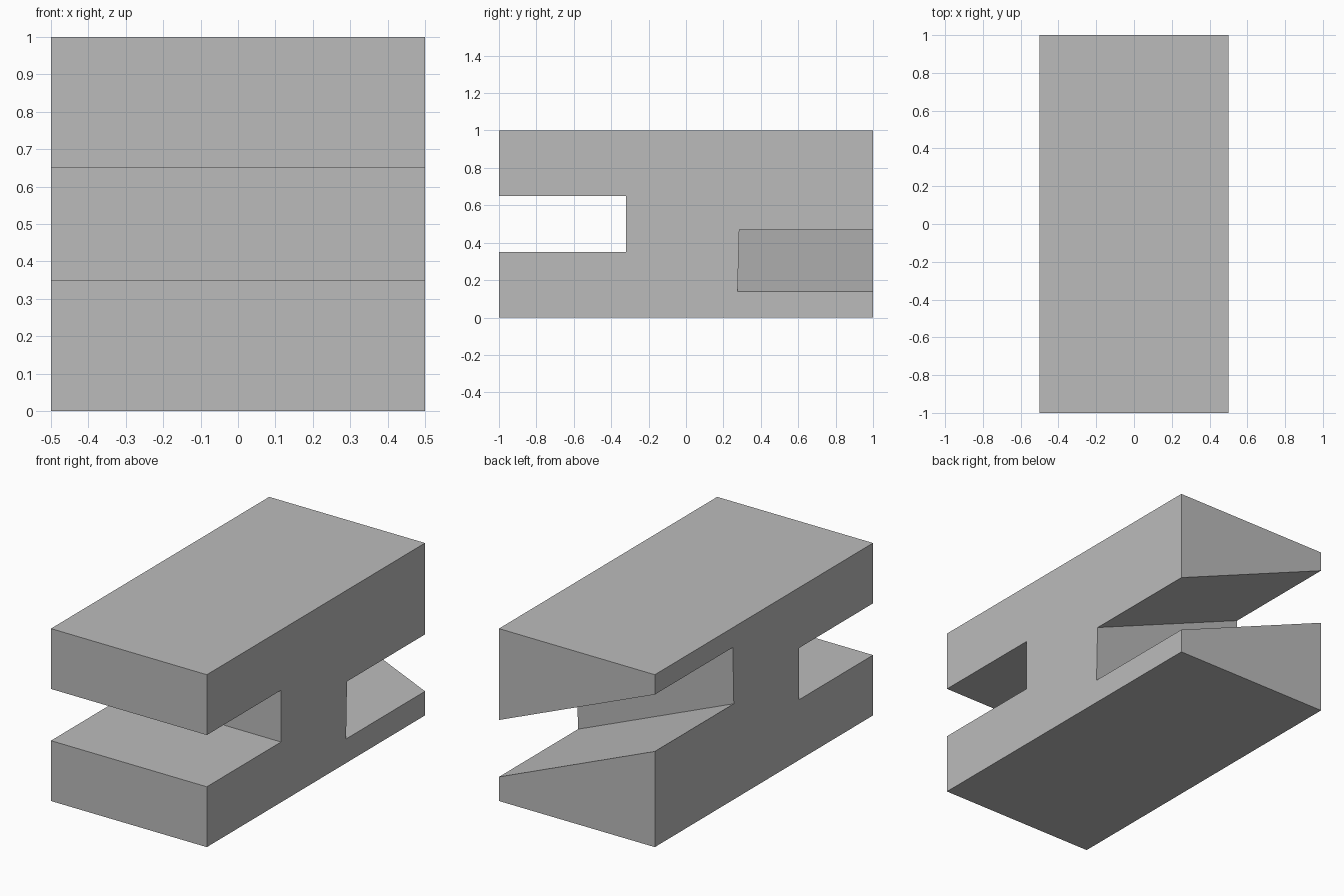
import bpy
import bmesh

# Remove the default cube
cube = bpy.data.objects.get("Cube")
if cube:
    bpy.data.objects.remove(cube, do_unlink=True)

# Plain grey material
grey = bpy.data.materials.new("plain grey")
grey.use_nodes = True
colour = (0.5, 0.5, 0.5, 1)
grey.diffuse_color = colour
grey.node_tree.nodes["Principled BSDF"].inputs["Base Color"].default_value = colour


def side_profile(low, high, wall_low, wall_high):
    """Outline of one side in (y, z); the back slot runs from low to high."""
    front_slot = [(-1, 0.65), (-0.32, 0.65), (-0.32, 0.35), (-1, 0.35)]
    back_slot = [(1, low), (wall_low, low), (wall_high, high), (1, high)]
    return [(-1, 0), (1, 0)] + back_slot + [(1, 1), (-1, 1)] + front_slot


# Block: one outline per side, bridged, so the back slot slopes across the width
bm = bmesh.new()
left = [bm.verts.new((0.5, y, z)) for y, z in side_profile(0.14, 0.47, 0.276, 0.285)]
right = [bm.verts.new((-0.5, y, z)) for y, z in side_profile(0.555, 0.885, 0.276, 0.285)]
bm.faces.new(left)
bm.faces.new(right[::-1])
count = len(left)
for i in range(count):
    j = (i + 1) % count
    bm.faces.new((left[j], left[i], right[i], right[j]))
bmesh.ops.recalc_face_normals(bm, faces=bm.faces)

mesh = bpy.data.meshes.new("slotted_block")
bm.to_mesh(mesh)
bm.free()
mesh.materials.append(grey)
block = bpy.data.objects.new("slotted_block", mesh)
bpy.context.collection.objects.link(block)
